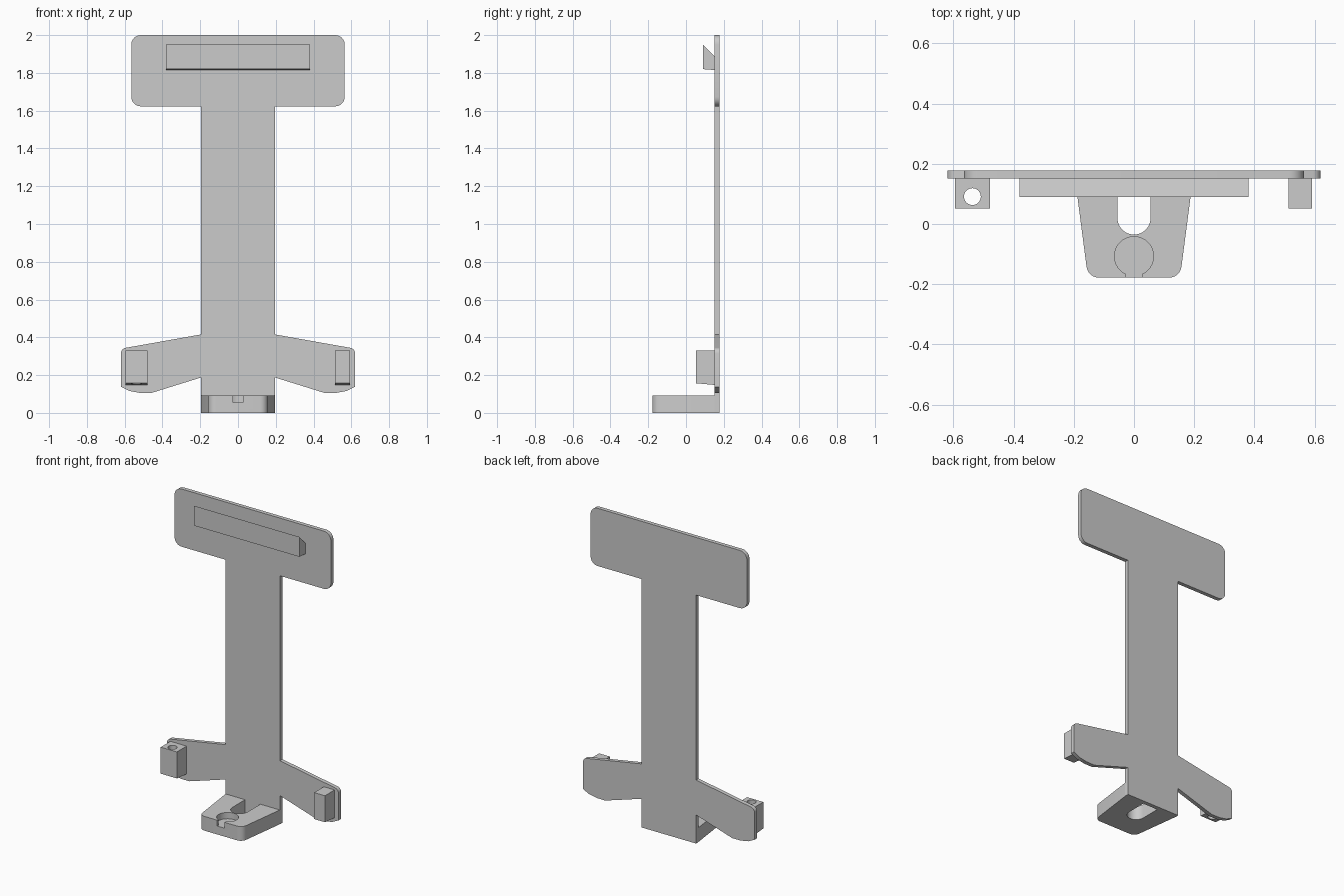
import bpy, bmesh, math
from mathutils import Vector, Matrix

if "Cube" in bpy.data.objects:
    bpy.data.objects.remove(bpy.data.objects["Cube"])


def rounded(pts, steps=6):
    """Expand (a, b, radius) corners into a rounded outline."""
    out = []
    n = len(pts)
    for i, (a, b, r) in enumerate(pts):
        p = Vector((a, b))
        if r == 0:
            out.append(p)
            continue
        d0 = (Vector(pts[i - 1][:2]) - p).normalized()
        d1 = (Vector(pts[(i + 1) % n][:2]) - p).normalized()
        half = d0.angle(d1) / 2
        centre = p + (d0 + d1).normalized() * (r / math.sin(half))
        s = p + d0 * (r / math.tan(half)) - centre
        e = p + d1 * (r / math.tan(half)) - centre
        sweep = s.angle_signed(e)
        for k in range(steps + 1):
            out.append(centre + Matrix.Rotation(-sweep * k / steps, 2) @ s)
    return out


def prism(name, outline, lo, hi, axis):
    """Extrude a 2D outline along an axis (x: yz, y: xz, z: xy)."""
    place = {'x': lambda p, t: (t, p[0], p[1]),
             'y': lambda p, t: (p[0], t, p[1]),
             'z': lambda p, t: (p[0], p[1], t)}[axis]
    bm = bmesh.new()
    a = [bm.verts.new(place(p, lo)) for p in outline]
    b = [bm.verts.new(place(p, hi)) for p in outline]
    bm.faces.new(a)
    bm.faces.new(b[::-1])
    for i in range(len(a)):
        j = (i + 1) % len(a)
        bm.faces.new((a[i], b[i], b[j], a[j]))
    bmesh.ops.recalc_face_normals(bm, faces=bm.faces)
    me = bpy.data.meshes.new(name)
    bm.to_mesh(me)
    bm.free()
    ob = bpy.data.objects.new(name, me)
    bpy.context.collection.objects.link(ob)
    return ob


def circle(x, y, r, n=40):
    return [(x + r * math.cos(2 * math.pi * k / n), y + r * math.sin(2 * math.pi * k / n))
            for k in range(n)]


def cut(ob, cutter):
    mod = ob.modifiers.new("cut", 'BOOLEAN')
    mod.operation = 'DIFFERENCE'
    mod.solver = 'EXACT'
    mod.object = cutter
    bpy.context.view_layer.objects.active = ob
    bpy.ops.object.modifier_apply(modifier=mod.name)
    bpy.data.objects.remove(cutter, do_unlink=True)


def smooth(ob):
    bpy.ops.object.select_all(action='DESELECT')
    ob.select_set(True)
    bpy.context.view_layer.objects.active = ob
    bpy.ops.object.shade_smooth_by_angle(angle=math.radians(30))


FRONT, BACK = 0.152, 0.178   # faces of the flat plate

# Flat back plate: head, column and two side arms
half = [(0.197, 0, 0), (0.197, 0.187, 0), (0.46, 0.105, 0), (0.52, 0.106, 0), (0.575, 0.116, 0),
        (0.62, 0.138, 0), (0.62, 0.34, 0.03), (0.197, 0.415, 0),
        (0.197, 1.623, 0), (0.565, 1.623, 0.05), (0.565, 2.0, 0.05)]
outline = half + [(-x, z, r) for x, z, r in reversed(half)]
plate = prism("back_plate", rounded(outline), FRONT, BACK, 'y')

# Foot with slot, round recess and front notch
foot = prism("foot", rounded([(-0.196, FRONT, 0), (-0.153, -0.178, 0.04),
                              (0.153, -0.178, 0.04), (0.196, FRONT, 0)]), 0, 0.093, 'z')
slot = [(0.055 * math.cos(t), 0.02 + 0.055 * math.sin(t))
        for t in [math.pi + math.pi * k / 20 for k in range(21)]]
cut(foot, prism("slot_cutter", slot + [(0.055, 0.2), (-0.055, 0.2)], -0.1, 0.2, 'z'))
cut(foot, prism("recess_cutter", circle(0, -0.107, 0.065), 0.052, 0.2, 'z'))
cut(foot, prism("notch_cutter", [(-0.026, -0.2), (0.026, -0.2), (0.026, -0.15), (-0.026, -0.15)],
                0.055, 0.2, 'z'))

# Wedge hook on the head
prism("hook_bar", [(FRONT, 1.815), (0.09, 1.82), (0.09, 1.95), (FRONT, 1.887)], -0.38, 0.38, 'x')

# Blocks on the arms; the left one carries a vertical hole
block = [(FRONT, 0.148), (0.052, 0.157), (0.052, 0.33), (FRONT, 0.33)]
left = prism("left_block", block, -0.595, -0.478, 'x')
prism("right_block", block, 0.514, 0.592, 'x')
cut(left, prism("hole_cutter", circle(-0.537, 0.091, 0.028, 32), 0.05, 0.5, 'z'))

for ob in (plate, foot, left):
    smooth(ob)
